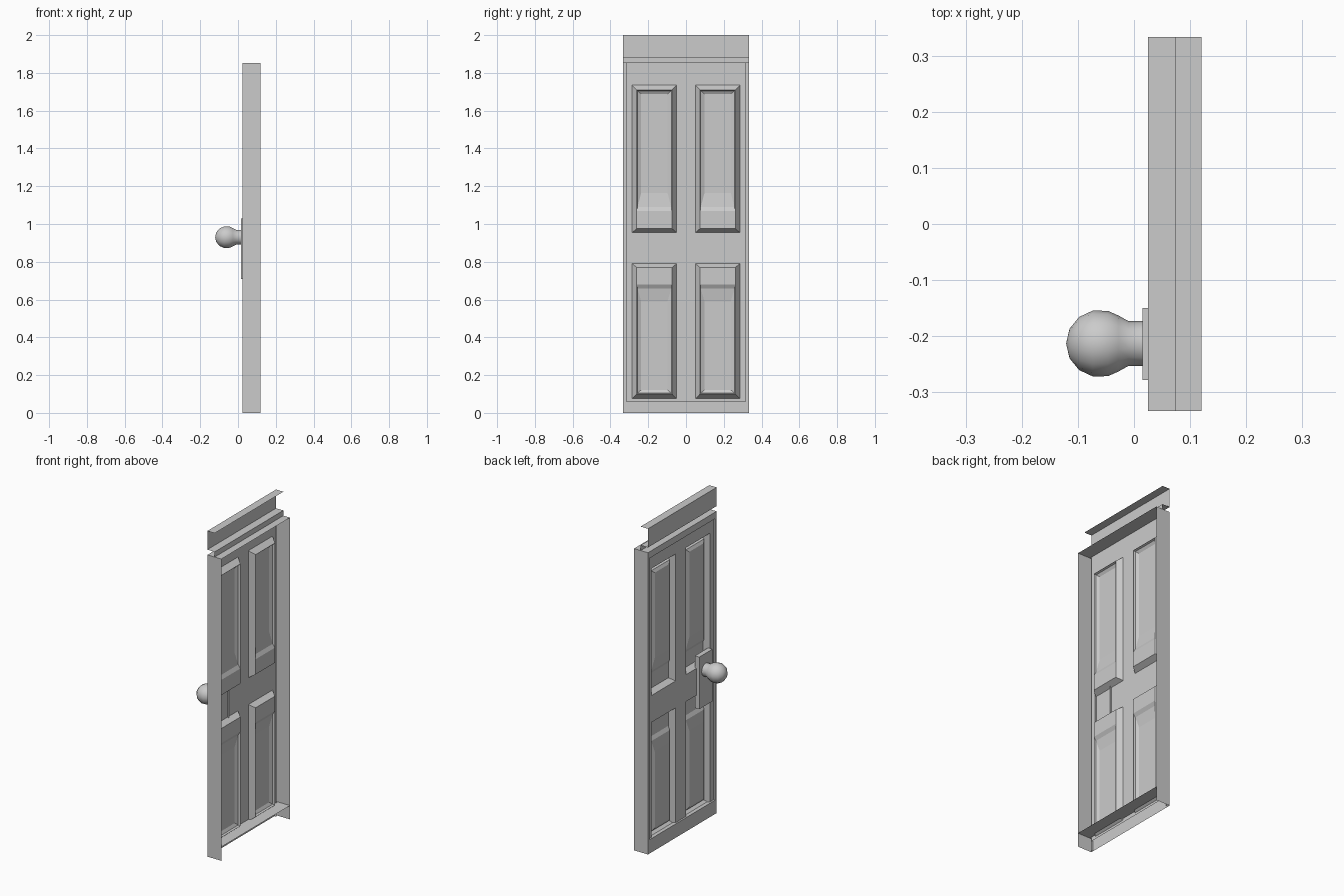
import bpy, bmesh, math

if "Cube" in bpy.data.objects:
    bpy.data.objects.remove(bpy.data.objects["Cube"])

W = 0.333       # half width of the door
X0, X1 = 0.025, 0.12   # depth range of the surround
TOP = 1.853


def finish(bm, name, smooth=False):
    bmesh.ops.remove_doubles(bm, verts=bm.verts, dist=1e-5)
    bmesh.ops.recalc_face_normals(bm, faces=bm.faces)
    me = bpy.data.meshes.new(name)
    bm.to_mesh(me)
    bm.free()
    ob = bpy.data.objects.new(name, me)
    bpy.context.collection.objects.link(ob)
    if smooth:
        bpy.context.view_layer.objects.active = ob
        ob.select_set(True)
        bpy.ops.object.shade_smooth_by_angle(angle=math.radians(50))
        ob.select_set(False)
    return ob


def quad(bm, pts):
    bm.faces.new([bm.verts.new(p) for p in pts])


def strip(name, profile, along, lo, hi):
    """Sweep an open profile along y (xz profile) or z (xy profile)."""
    bm = bmesh.new()
    for (a, b), (c, d) in zip(profile, profile[1:]):
        if along == 'y':
            quad(bm, [(a, lo, b), (c, lo, d), (c, hi, d), (a, hi, b)])
        else:
            quad(bm, [(a, b, lo), (c, d, lo), (c, d, hi), (a, b, hi)])
    return finish(bm, name)


# Door leaf sheet with four panel openings
LEAF = 0.035
ys = [-0.318, -0.285, -0.05, 0.05, 0.285, 0.318]
zs = [0.06, 0.075, 0.79, 0.955, 1.735, TOP]
bm = bmesh.new()
for i in range(5):
    for j in range(5):
        if i in (1, 3) and j in (1, 3):
            continue
        quad(bm, [(LEAF, ys[i], zs[j]), (LEAF, ys[i + 1], zs[j]),
                  (LEAF, ys[i + 1], zs[j + 1]), (LEAF, ys[i], zs[j + 1])])
finish(bm, "door_leaf")


# Recessed moulded panels: nested rectangles (x, side inset, z low, z high)
def panel(name, ya, yb, loops):
    bm = bmesh.new()
    rings = [[bm.verts.new(p) for p in
              ((x, ya + s, a), (x, yb - s, a), (x, yb - s, b), (x, ya + s, b))]
             for x, s, a, b in loops]
    for r, q in zip(rings, rings[1:]):
        for k in range(4):
            n = (k + 1) % 4
            bm.faces.new([r[k], r[n], q[n], q[k]])
    bm.faces.new(rings[-1])
    return finish(bm, name)


upper = [(LEAF, 0, 0.955, 1.735), (0.068, 0.024, 0.975, 1.71),
         (0.068, 0.025, 1.068, 1.709), (0.056, 0.028, 1.09, 1.705),
         (0.046, 0.048, 1.165, 1.688)]
lower = [(LEAF, 0, 0.075, 0.79), (0.068, 0.024, 0.1, 0.77),
         (0.068, 0.025, 0.68, 0.101), (0.056, 0.028, 0.658, 0.105),
         (0.046, 0.048, 0.59, 0.122)]
lower = [(x, s, min(a, b), max(a, b)) for x, s, a, b in lower]
for side, ya, yb in (("left", -0.285, -0.05), ("right", 0.05, 0.285)):
    panel("upper_panel_" + side, ya, yb, upper)
    panel("lower_panel_" + side, ya, yb, lower)

# Side jambs with a small return to the leaf
for side, s in (("left", -1), ("right", 1)):
    strip("jamb_" + side, [(X1, s * W), (X0, s * W), (X0, s * 0.318), (LEAF + 0.005, s * 0.318)],
          'z', 0, TOP)

# Lintel, stepped cornice and kick board
strip("lintel", [(X0, TOP - 0.04), (X0, TOP), (X1, TOP)], 'y', -W, W)
strip("cornice", [(0.075, 2.0), (X0, 2.0), (X0, 1.885), (0.075, 1.885), (0.075, TOP)], 'y', -W, W)
strip("kick_board", [(X0, 0), (X0, 0.085), (X1, 0.085)], 'y', -W, W)

# Open-backed handle plate
bm = bmesh.new()
bmesh.ops.create_cube(bm, size=1)
for v in bm.verts:
    v.co = (0.03 + v.co.x * 0.03, -0.214 + v.co.y * 0.128, 0.87 + v.co.z * 0.32)
bmesh.ops.delete(bm, geom=[f for f in bm.faces if f.calc_center_median().x > 0.04],
                 context='FACES')
finish(bm, "handle_plate")

# Round knob on a neck, lathed about the x axis
KY, KZ, R, SEG = -0.213, 0.93, 0.06, 14
prof = [(-0.061 - R * math.cos(math.radians(a)), R * math.sin(math.radians(a)))
        for a in (0, 26, 52, 78, 104, 124)] + [(-0.01, 0.04), (0.018, 0.04)]
bm = bmesh.new()
vs = [bm.verts.new((x, KY + r, KZ)) for x, r in prof]
es = [bm.edges.new(p) for p in zip(vs, vs[1:])]
bmesh.ops.spin(bm, geom=vs + es, cent=(0, KY, KZ), axis=(1, 0, 0),
               angle=2 * math.pi, steps=SEG)
finish(bm, "door_knob", smooth=True)
